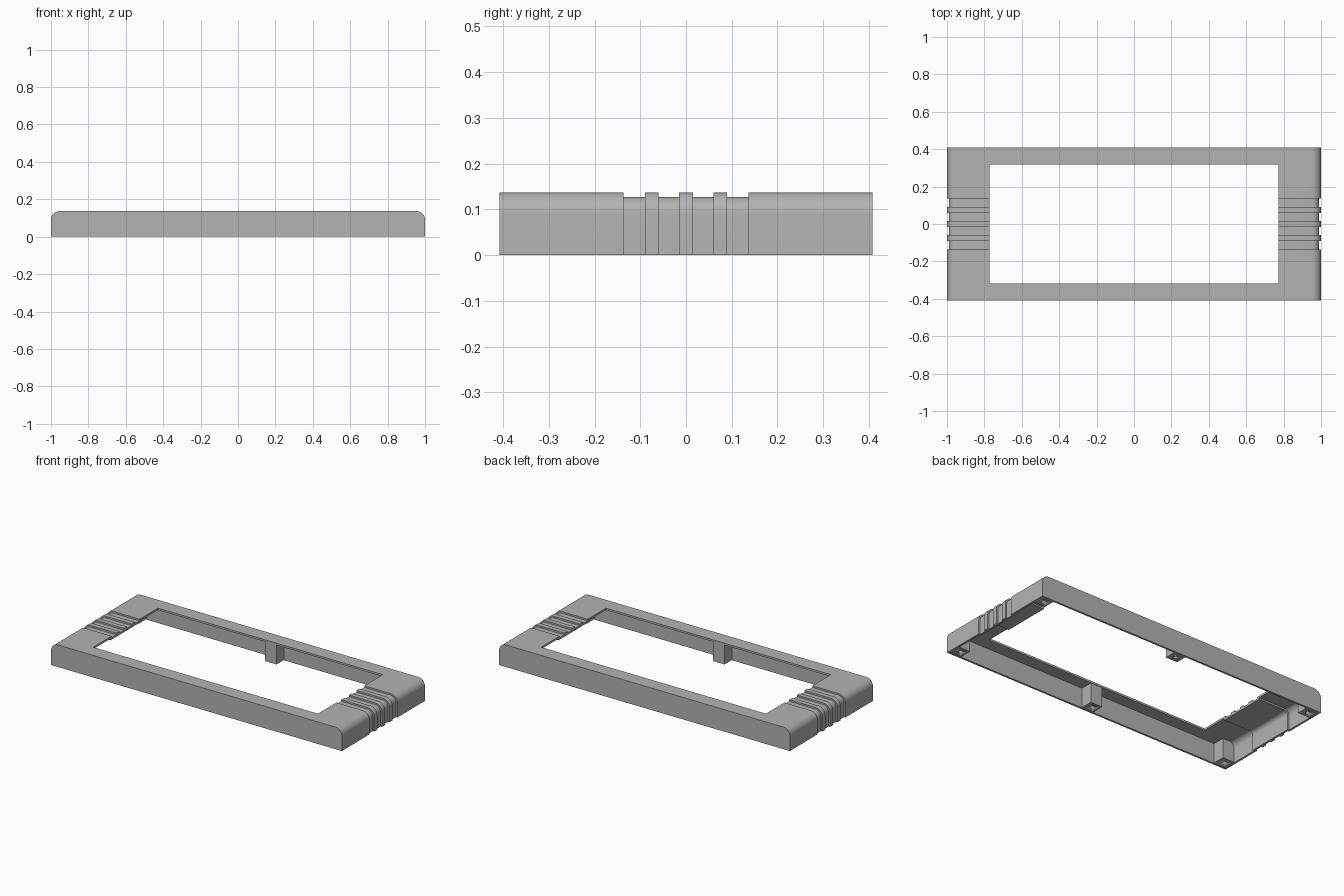
import bpy, bmesh, math
from mathutils import Matrix

cube = bpy.data.objects.get("Cube")
if cube:
    bpy.data.objects.remove(cube, do_unlink=True)

# Overall sizes
W, D, H = 1.0, 0.408, 0.137      # half length, half depth, height
T, G, R = 0.012, 0.01, 0.046     # wall thickness, groove depth, edge radius
WX, WY = 0.773, 0.318            # half window
POST = 0.08

grey = bpy.data.materials.new("mid_grey")
grey.use_nodes = True
grey.diffuse_color = (0.45, 0.45, 0.45, 1)
bsdf = next(n for n in grey.node_tree.nodes if n.type == 'BSDF_PRINCIPLED')
bsdf.inputs["Base Color"].default_value = grey.diffuse_color
bsdf.inputs["Roughness"].default_value = 0.6


def finish(name, bm):
    bmesh.ops.recalc_face_normals(bm, faces=bm.faces)
    mesh = bpy.data.meshes.new(name)
    bm.to_mesh(mesh)
    bm.free()
    mesh.materials.append(grey)
    obj = bpy.data.objects.new(name, mesh)
    bpy.context.collection.objects.link(obj)
    bpy.ops.object.select_all(action='DESELECT')
    obj.select_set(True)
    bpy.context.view_layer.objects.active = obj
    bpy.ops.object.shade_smooth_by_angle(angle=math.radians(30))
    return obj


def loft(name, stations):
    """Bridge closed x/z profiles placed along y, and cap both ends."""
    bm = bmesh.new()
    rings = [[bm.verts.new((x, y, z)) for x, z in prof] for y, prof in stations]
    n = len(rings[0])
    for a, b in zip(rings, rings[1:]):
        for i in range(n):
            j = (i + 1) % n
            if (a[i].co - b[i].co).length + (a[j].co - b[j].co).length > 1e-6:
                bm.faces.new((a[i], a[j], b[j], b[i]))
    bm.faces.new(rings[0])
    bm.faces.new(rings[-1])
    bmesh.ops.remove_doubles(bm, verts=bm.verts, dist=1e-6)
    return finish(name, bm)


def arch(inset, z0=0.0, steps=8):
    """Rounded outer edge of one end, from the foot up to the top."""
    r = R - inset
    arc = [math.radians(90 * k / steps) for k in range(steps + 1)]
    return [(W - inset, z0)] + [(W - R + r * math.cos(a), H - R + r * math.sin(a)) for a in arc]


def flip(points, side):
    return [(side * x, z) for x, z in points]


def box(name, x0, x1, y0, y1, z0, z1):
    prof = [(x0, z0), (x1, z0), (x1, z1), (x0, z1)]
    return loft(name, [(y0, prof), (y1, prof)])


def drill(obj, x, y):
    """Screw hole in the foot of a post."""
    bm = bmesh.new()
    bmesh.ops.create_cone(bm, cap_ends=True, segments=16, radius1=0.013, radius2=0.013,
                          depth=0.12, matrix=Matrix.Translation((x, y, 0)))
    cutter = finish("screw_hole_cutter", bm)
    cutter.hide_render = True
    mod = obj.modifiers.new("screw_hole", 'BOOLEAN')
    mod.operation, mod.object, mod.solver = 'DIFFERENCE', cutter, 'EXACT'
    bpy.context.view_layer.objects.active = obj
    bpy.ops.object.modifier_apply(modifier=mod.name)
    bpy.data.objects.remove(cutter, do_unlink=True)


# Steps along y: (position, outer inset, inner inset)
ridge_edges = [0.137, 0.09, 0.06, 0.015]
half = [(D - T, 0, T), (0.15, 0, T), (0.15, 0, T + G)]
deep = False
for y in ridge_edges:
    half += [(y, G * deep, T + G), (y, G * (not deep), T + G)]
    deep = not deep
steps = half + [(-y, o, i) for y, o, i in reversed(half)]

# Ribbed hollow ends
for side, label in ((1, "left"), (-1, "right")):
    sections = []
    for y, o, i in steps:
        outer = arch(o) + [(WX, H - o)]
        inner = arch(i) + [(WX, H - i)]
        sections.append((y, flip(outer + inner[::-1], side)))
    loft(label + "_ribbed_end", sections)

# Long walls, top rails and screw posts
for s, label in ((-1, "front"), (1, "back")):
    edge = arch(0)
    wall = edge + flip(edge, -1)[::-1]
    loft(label + "_wall", [(s * (D - T), wall), (s * D, wall)])
    box(label + "_top_rail", -WX, WX, s * WY, s * (D - T), H - T, H)

    y0, y1 = s * (D - T - POST + 0.005), s * (D - T / 2)
    hole_y = s * (D - T - POST / 2)
    post = box(label + "_middle_post", -POST / 2, POST / 2, y0, y1, 0.003, H - T / 2)
    drill(post, 0, hole_y)
    for side, end in ((1, "left"), (-1, "right")):
        x0 = W - T - POST
        prof = flip([(x0, 0.003)] + arch(T / 2, 0.003) + [(x0, H - T / 2)], side)
        post = loft(f"{label}_{end}_corner_post", [(y0, prof), (y1, prof)])
        drill(post, side * (x0 + POST / 2), hole_y)
